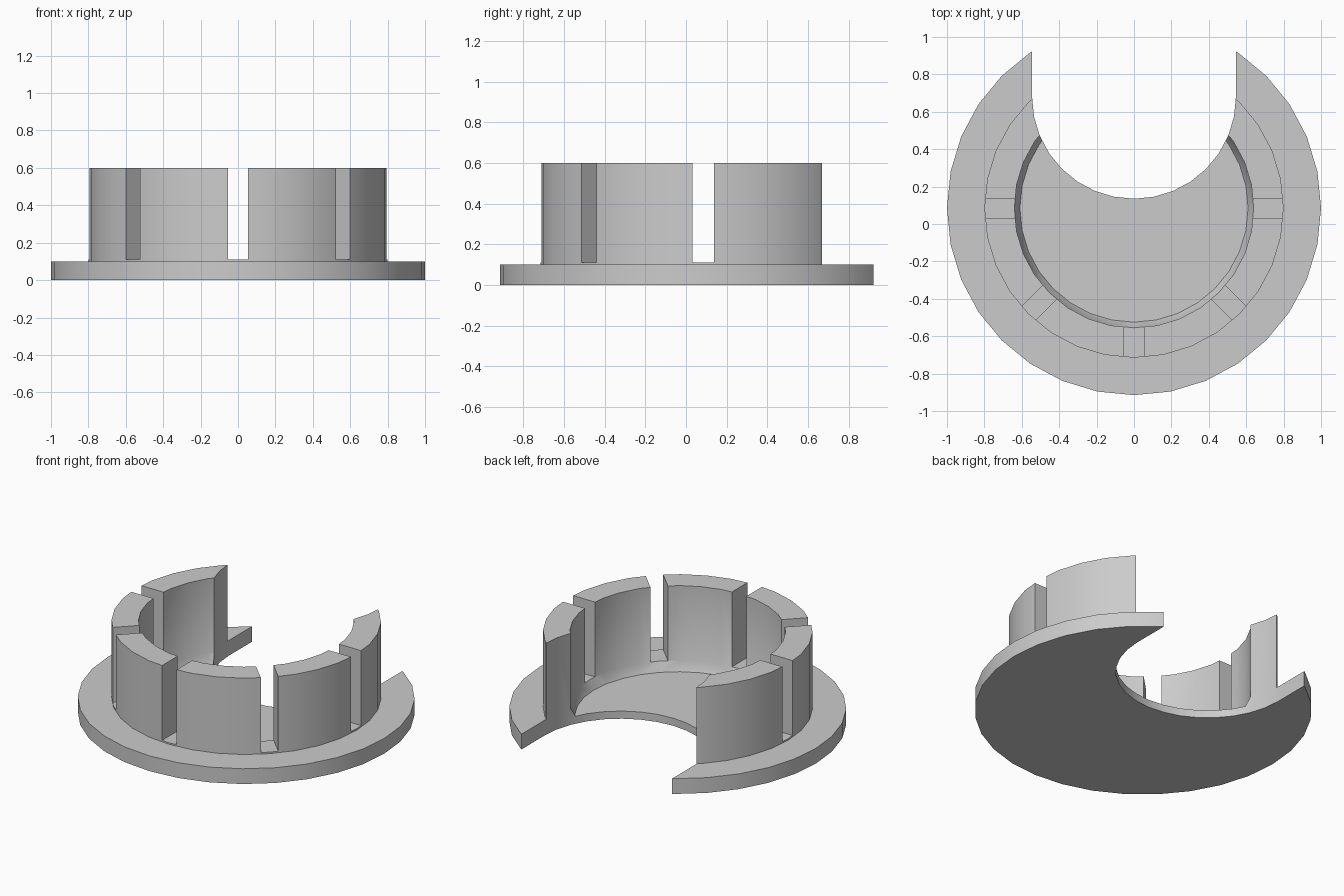
import bpy
import bmesh
from math import cos, sin, pi, radians
from mathutils import Matrix, Vector

SIDES = 32
CENTRE_Y = 0.085      # axis of the flange and collar
OPENING_Y = 0.68      # axis of the round end of the opening
OPENING_R = 0.545
SLOT_WIDTH = 0.105
SLOT_FLOOR = 0.11

cube = bpy.data.objects.get("Cube")
if cube:
    bpy.data.objects.remove(cube, do_unlink=True)

grey = bpy.data.materials.new("light_grey")
grey.use_nodes = True
grey.diffuse_color = (0.6, 0.6, 0.6, 1)
grey.node_tree.nodes["Principled BSDF"].inputs["Base Color"].default_value = (0.6, 0.6, 0.6, 1)


def add_object(name, bm):
    bmesh.ops.recalc_face_normals(bm, faces=bm.faces)
    mesh = bpy.data.meshes.new(name)
    bm.to_mesh(mesh)
    bm.free()
    mesh.materials.append(grey)
    obj = bpy.data.objects.new(name, mesh)
    bpy.context.collection.objects.link(obj)
    return obj


def lathe(name, profile):
    """Revolve (radius, height) points; the first and last rings are capped."""
    bm = bmesh.new()
    rings = [[bm.verts.new((r * cos(2 * pi * i / SIDES),
                            r * sin(2 * pi * i / SIDES) + CENTRE_Y, z))
              for i in range(SIDES)] for r, z in profile]
    for low, high in zip(rings, rings[1:]):
        for i in range(SIDES):
            j = (i + 1) % SIDES
            bm.faces.new((low[i], low[j], high[j], high[i]))
    bm.faces.new(rings[0])
    bm.faces.new(rings[-1])
    return add_object(name, bm)


def slot_cutter(angle):
    """Box running outwards through the collar at the given angle."""
    bm = bmesh.new()
    place = (Matrix.Translation((0, CENTRE_Y, 0)) @ Matrix.Rotation(angle, 4, 'Z')
             @ Matrix.Translation((0.7, 0, SLOT_FLOOR + 0.4))
             @ Matrix.Diagonal((0.4, SLOT_WIDTH, 0.8, 1)))
    bmesh.ops.create_cube(bm, size=1, matrix=place)
    return add_object("slot_cutter", bm)


def opening_cutter():
    """U-shaped prism: half circle at the front, straight sides to the back."""
    half = SIDES // 2
    outline = [(OPENING_R * cos(pi + pi * i / half),
                OPENING_Y + OPENING_R * sin(pi + pi * i / half)) for i in range(half + 1)]
    outline += [(OPENING_R, 1.5), (-OPENING_R, 1.5)]
    bm = bmesh.new()
    face = bm.faces.new([bm.verts.new((x, y, -0.5)) for x, y in outline])
    top = bmesh.ops.extrude_face_region(bm, geom=[face])["geom"]
    bmesh.ops.translate(bm, vec=Vector((0, 0, 1.5)),
                        verts=[v for v in top if isinstance(v, bmesh.types.BMVert)])
    return add_object("opening_cutter", bm)


# Flange, collar and shallow tapered recess in one turned body
body = lathe("flanged_collar", [(1, 0), (1, 0.1), (0.8, 0.1), (0.8, 0.6),
                                (0.64, 0.6), (0.64, SLOT_FLOOR), (0.61, 0.05)])

# Five slots around the front, then the opening at the back
cutters = [slot_cutter(radians(a)) for a in range(180, 361, 45)] + [opening_cutter()]
bpy.ops.object.select_all(action='DESELECT')
bpy.context.view_layer.objects.active = body
body.select_set(True)
for cutter in cutters:
    cutter.hide_render = True
    cut = body.modifiers.new("cut", 'BOOLEAN')
    cut.operation = 'DIFFERENCE'
    cut.solver = 'EXACT'
    cut.object = cutter
    bpy.ops.object.modifier_apply(modifier=cut.name)
    bpy.data.objects.remove(cutter, do_unlink=True)

bpy.ops.object.shade_smooth_by_angle(angle=radians(30))
